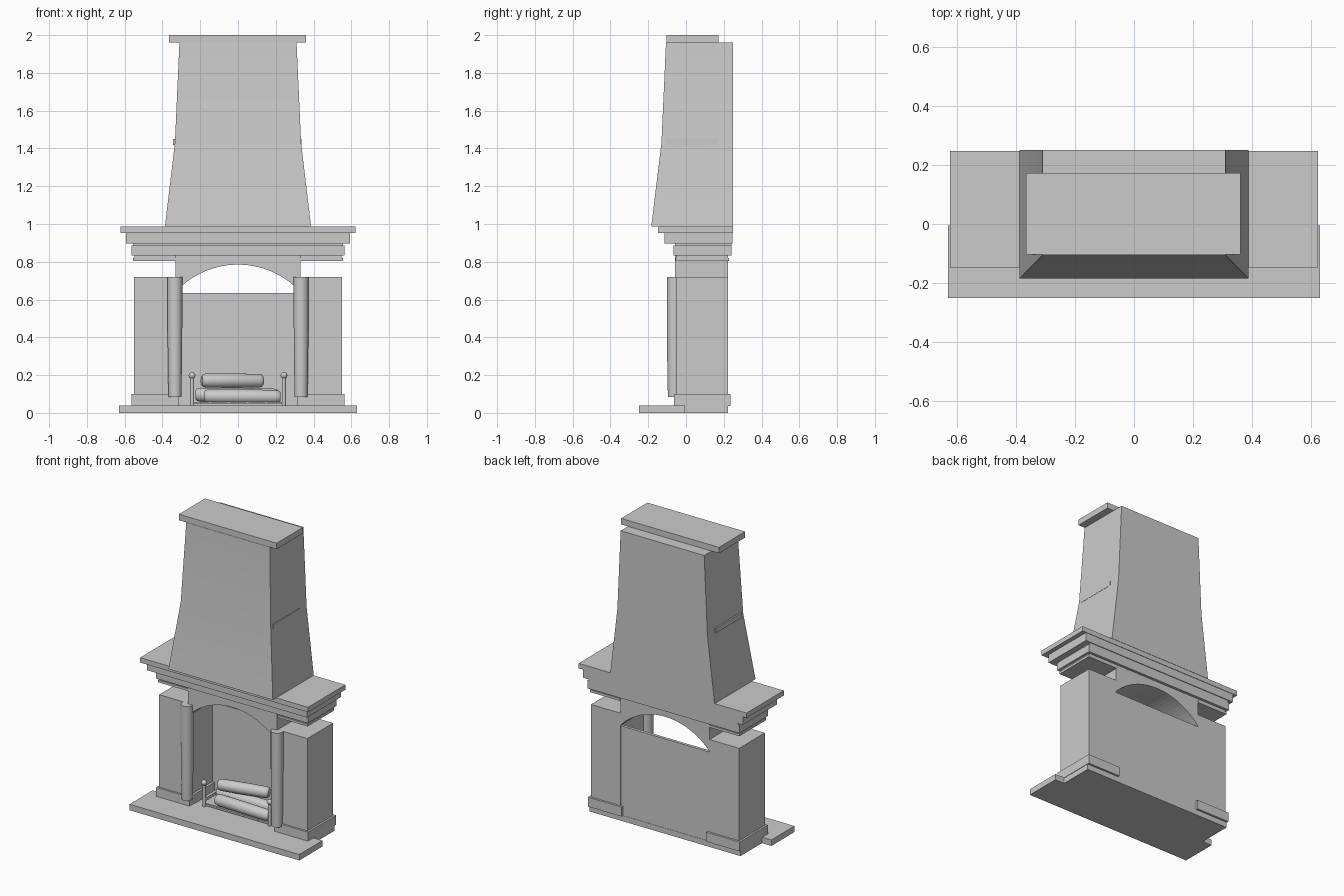
import bpy, bmesh, math
from mathutils import Vector

if "Cube" in bpy.data.objects:
    bpy.data.objects.remove(bpy.data.objects["Cube"])


def finish(name, bm, smooth=False):
    bmesh.ops.recalc_face_normals(bm, faces=bm.faces)
    me = bpy.data.meshes.new(name)
    bm.to_mesh(me)
    bm.free()
    ob = bpy.data.objects.new(name, me)
    bpy.context.collection.objects.link(ob)
    if smooth:
        bpy.ops.object.select_all(action='DESELECT')
        ob.select_set(True)
        bpy.context.view_layer.objects.active = ob
        bpy.ops.object.shade_smooth_by_angle(angle=math.radians(40))
    return ob


def box(name, x0, x1, y0, y1, z0, z1):
    bm = bmesh.new()
    bmesh.ops.create_cube(bm, size=1)
    for v in bm.verts:
        v.co = ((x0 + x1) / 2 + v.co.x * (x1 - x0),
                (y0 + y1) / 2 + v.co.y * (y1 - y0),
                (z0 + z1) / 2 + v.co.z * (z1 - z0))
    return finish(name, bm)


def rod(name, a, b, profile, sides=24):
    """Lathed rod from a to b; profile = (fraction along length, radius)."""
    a, b = Vector(a), Vector(b)
    q = (b - a).to_track_quat('Z', 'Y')
    length = (b - a).length
    bm = bmesh.new()
    rings = []
    for t, r in profile:
        rings.append([bm.verts.new(a + q @ Vector((
            r * math.cos(2 * math.pi * i / sides),
            r * math.sin(2 * math.pi * i / sides), t * length)))
            for i in range(sides)])
    for lo, hi in zip(rings, rings[1:]):
        for i in range(sides):
            j = (i + 1) % sides
            bm.faces.new((lo[i], lo[j], hi[j], hi[i]))
    bm.faces.new(rings[0])
    bm.faces.new(rings[-1])
    return finish(name, bm, True)


# Hearth and firebox
box("hearth_slab", -0.63, 0.63, -0.25, -0.005, 0, 0.04)
box("firebox_floor", -0.56, 0.56, -0.01, 0.222, 0, 0.037)
box("firebox_back", -0.33, 0.33, 0.2, 0.22, 0.03, 0.635)

# Pillars, plinths, columns, capitals and andirons on both sides
for side, s in (("left", -1), ("right", 1)):
    def sided(name, xi, xo, *rest):
        box(f"{name}_{side}", *sorted((s * xi, s * xo)), *rest)
    sided("plinth", 0.315, 0.563, -0.063, 0.236, 0.037, 0.10)
    sided("pillar", 0.33, 0.55, -0.05, 0.222, 0.10, 0.72)
    sided("capital_band", 0.33, 0.555, -0.055, 0.227, 0.804, 0.82)
    sided("capital_neck", 0.33, 0.548, -0.05, 0.222, 0.82, 0.832)
    cx = s * 0.334
    rod(f"column_{side}", (cx, -0.062, 0.085), (cx, -0.062, 0.72),
        [(0, 0.034), (0.25, 0.037), (0.6, 0.039), (1, 0.039)], 32)
    ax = s * 0.243
    rod(f"andiron_post_{side}", (ax, -0.012, 0.037), (ax, -0.012, 0.19),
        [(0, 0.011), (1, 0.011)], 12)
    bm = bmesh.new()
    bmesh.ops.create_uvsphere(bm, u_segments=16, v_segments=10, radius=0.018)
    bmesh.ops.translate(bm, verts=bm.verts, vec=(ax, -0.012, 0.198))
    finish(f"andiron_ball_{side}", bm, True)
    sided("andiron_bar", 0.233, 0.253, -0.012, 0.17, 0.075, 0.095)
    sided("andiron_rear_foot", 0.233, 0.253, 0.15, 0.17, 0.037, 0.095)

# Arched lintel extruded from a front profile
bm = bmesh.new()
R, W = 0.449, 0.33
pts = [(-W, 0.832)]
for i in range(25):
    x = -W + 2 * W * i / 24
    pts.append((x, 0.785 - R + math.sqrt(R * R - x * x)))
pts.append((W, 0.832))
face = bm.faces.new([bm.verts.new((x, -0.058, z)) for x, z in pts])
ext = bmesh.ops.extrude_face_region(bm, geom=[face])["geom"]
bmesh.ops.translate(bm, vec=(0, 0.28, 0),
                    verts=[g for g in ext if isinstance(g, bmesh.types.BMVert)])
finish("arch_lintel", bm)

# Stepped mantel
for name, hx, y0, y1, z0, z1 in (
        ("mantel_lower", 0.564, -0.066, 0.24, 0.832, 0.885),
        ("mantel_fillet", 0.555, -0.058, 0.24, 0.885, 0.897),
        ("mantel_upper", 0.593, -0.115, 0.245, 0.897, 0.953),
        ("mantel_shelf", 0.623, -0.147, 0.248, 0.953, 0.986)):
    box(name, -hx, hx, y0, y1, z0, z1)

# Flared hood with flat back
bm = bmesh.new()
rings = [[bm.verts.new(c) for c in ((-w, y, z), (w, y, z), (w, 0.25, z), (-w, 0.25, z))]
         for w, y, z in ((0.387, -0.184, 0.986), (0.334, -0.13, 1.43), (0.31, -0.106, 1.96))]
for lo, hi in zip(rings, rings[1:]):
    for i in range(4):
        j = (i + 1) % 4
        bm.faces.new((lo[i], lo[j], hi[j], hi[i]))
bm.faces.new(rings[0])
bm.faces.new(rings[-1])
finish("hood", bm, True)
box("hood_band", -0.343, 0.337, -0.105, 0.171, 1.418, 1.45)
box("hood_cap", -0.366, 0.36, -0.104, 0.173, 1.96, 2.0)

# Logs with rounded ends
log = [(0, 0.024), (0.02, 0.032), (0.06, 0.037), (0.5, 0.038), (0.94, 0.036), (0.98, 0.032), (1, 0.024)]
rod("log_front", (-0.18, 0.03, 0.088), (0.225, 0.02, 0.085), log)
rod("log_rear", (-0.225, 0.11, 0.096), (0.215, 0.115, 0.092), log)
rod("log_top", (-0.192, 0.065, 0.171), (0.132, 0.145, 0.17), log)

# Grate
box("grate_front_rail", -0.243, 0.243, -0.012, 0.002, 0.046, 0.058)
box("grate_rear_rail", -0.243, 0.243, 0.14, 0.154, 0.046, 0.058)
for i in range(4):
    gx = -0.15 + 0.1 * i
    rod(f"grate_bar_{i + 1}", (gx, -0.015, 0.054), (gx, 0.16, 0.054), [(0, 0.007), (1, 0.007)], 10)
